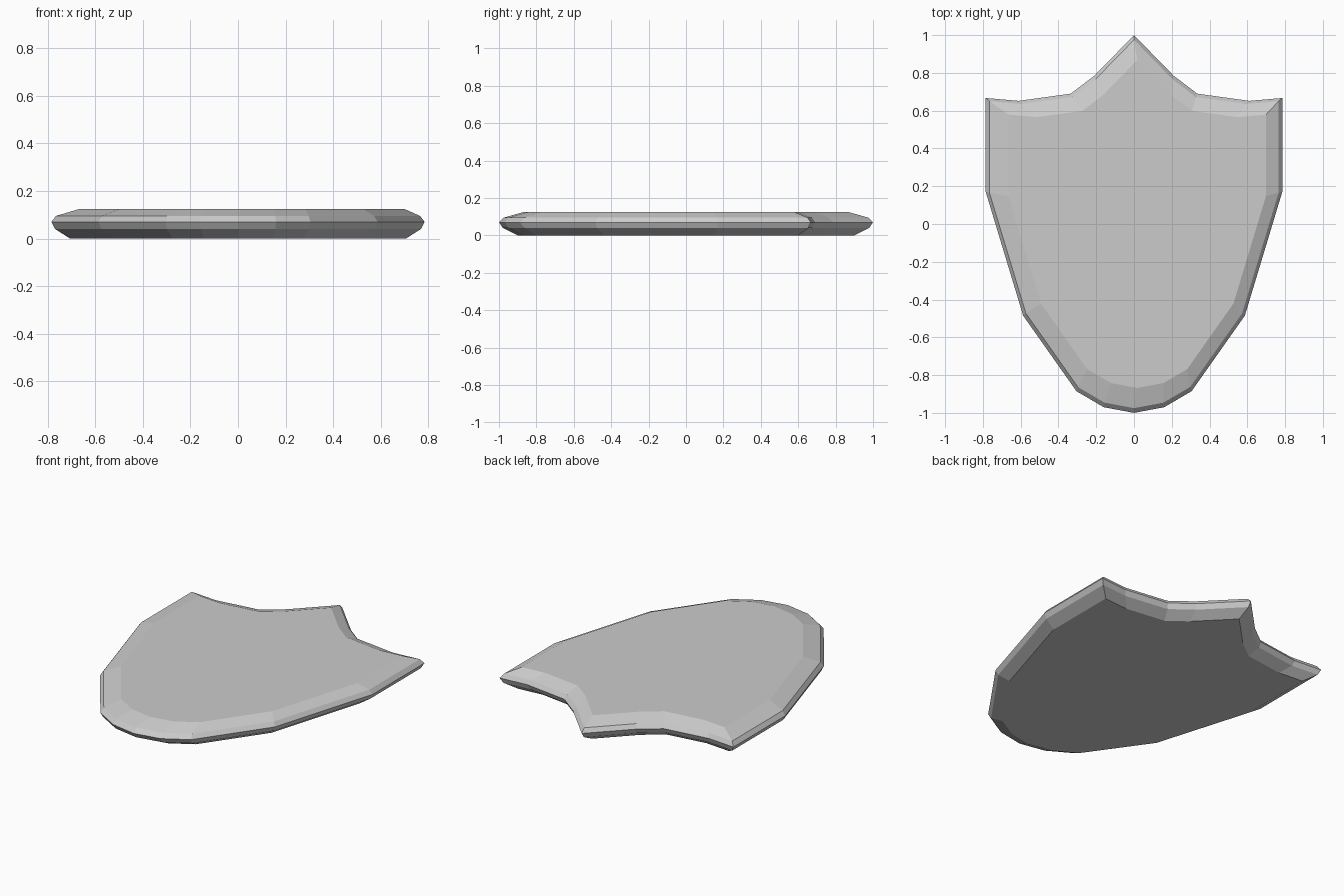
import bpy, bmesh

if "Cube" in bpy.data.objects:
    bpy.data.objects.remove(bpy.data.objects["Cube"])

# Right half of the shield outline, from top point down to bottom point
half = [(0, 1.0), (0.21, 0.785), (0.335, 0.69), (0.61, 0.652), (0.785, 0.667),
        (0.785, 0.17), (0.587, -0.485), (0.305, -0.885), (0.16, -0.97), (0, -1.0)]
outline = half + [(-x, y) for x, y in reversed(half[1:-1])]

# Bevelled cross-section: (height, outline scale, sideways shift)
layers = [(0.0, 0.90, 0.0), (0.04, 0.98, 0.0), (0.07, 1.0, 0.0),
          (0.095, 0.975, 0.0), (0.125, 0.868, 0.017)]

# Shield body: stacked rings bridged by quads, capped at back and face
bm = bmesh.new()
rings = [[bm.verts.new((x * s + dx, y * s, z)) for x, y in outline]
         for z, s, dx in layers]
n = len(outline)
for low, high in zip(rings, rings[1:]):
    for i in range(n):
        j = (i + 1) % n
        bm.faces.new((low[i], low[j], high[j], high[i]))
bm.faces.new(rings[0])
bm.faces.new(rings[-1])
bmesh.ops.recalc_face_normals(bm, faces=bm.faces)

mesh = bpy.data.meshes.new("shield")
bm.to_mesh(mesh)
bm.free()
shield = bpy.data.objects.new("shield", mesh)
bpy.context.collection.objects.link(shield)
